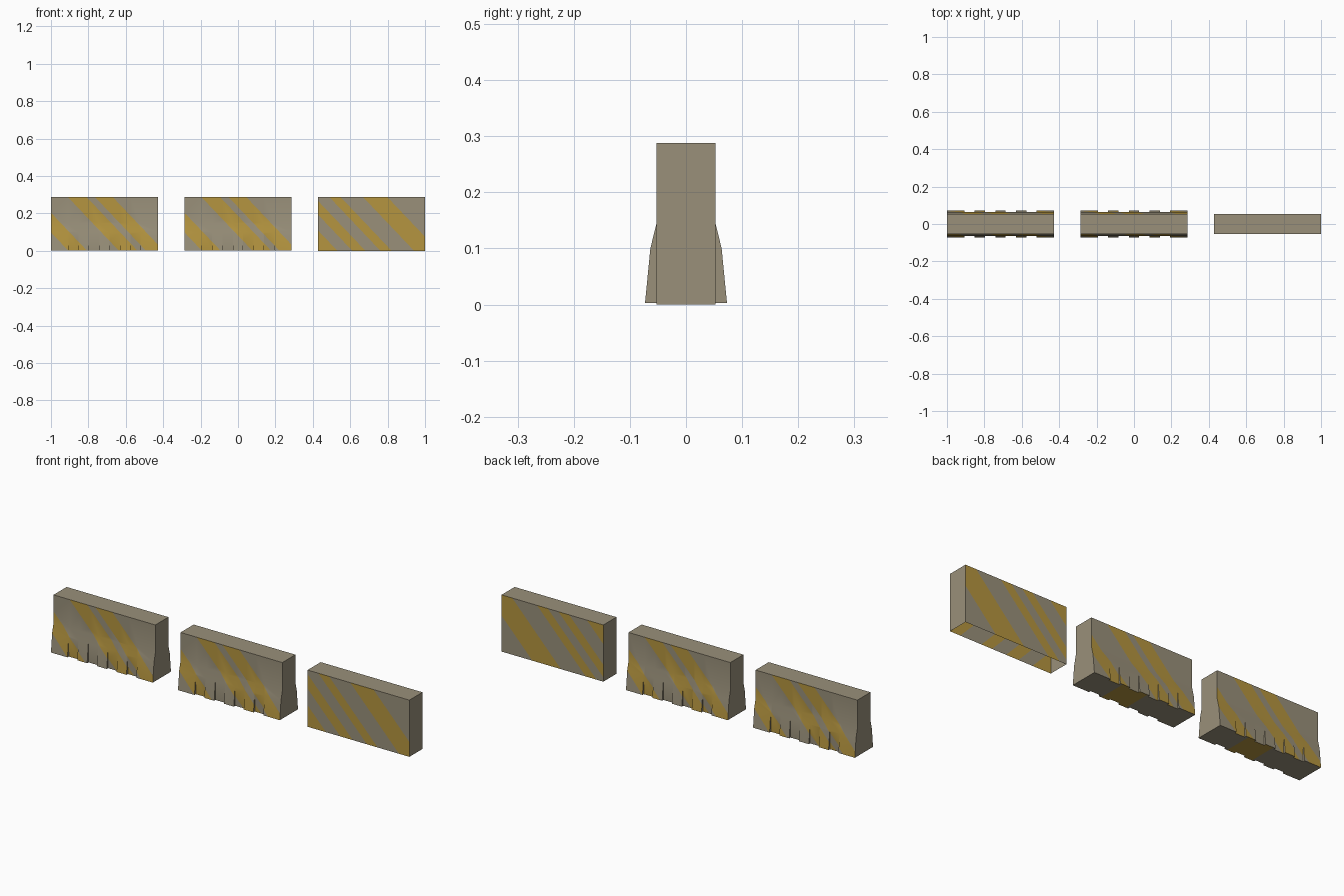
import bpy, bmesh, math
from mathutils import Vector

if "Cube" in bpy.data.objects:
    bpy.data.objects.remove(bpy.data.objects["Cube"])

W, H, D = 0.572, 0.288, 0.0525      # length, height, half depth of a barrier
SLOPE = 0.95                        # sideways run of a stripe per unit of drop


def material(name, rgb):
    m = bpy.data.materials.new(name)
    m.diffuse_color = (*rgb, 1)
    m.use_nodes = True
    m.node_tree.nodes["Principled BSDF"].inputs["Base Color"].default_value = m.diffuse_color
    return m


CONCRETE = material("concrete", (0.32, 0.28, 0.195))
YELLOW = material("stripe yellow", (0.46, 0.30, 0.05))

# Stripe bands: start and end along the top edge, measured from the viewer's left
SKIRT_BANDS = [(-0.18, -0.08), (0.09, 0.19), (0.235, 0.33)]
BOX_FRONT = [(-0.27, -0.17), (-0.09, -0.02), (0.06, 0.12), (0.24, 0.37)]
BOX_BACK = [(-0.10, 0.06), (0.20, 0.26), (0.32, 0.38), (0.48, 0.60)]
BOTTOM_BAND = (0.27, 0.41)


def paint(bm, side, bands):
    """Cut diagonal bands into the faces of one long side and colour them."""
    def faces():
        return [f for f in bm.faces if f.normal.y * side > 0.7]
    for s in [e for b in bands for e in b]:
        fs = faces()
        geom = fs + list({e for f in fs for e in f.edges}) + list({v for f in fs for v in f.verts})
        bmesh.ops.bisect_plane(bm, geom=geom, dist=1e-6,
                               plane_co=(-side * (s - W / 2), 0, H),
                               plane_no=(-side, 0, SLOPE))
        bm.normal_update()
    for f in faces():
        c = f.calc_center_median()
        s = -side * c.x + W / 2 - (H - c.z) * SLOPE
        f.material_index = int(any(a < s < b for a, b in bands))


def finish(bm, name, x):
    me = bpy.data.meshes.new(name)
    bm.to_mesh(me)
    bm.free()
    me.materials.append(CONCRETE)
    me.materials.append(YELLOW)
    ob = bpy.data.objects.new(name, me)
    bpy.context.collection.objects.link(ob)
    ob.location.x = x
    bpy.ops.object.select_all(action='DESELECT')
    ob.select_set(True)
    bpy.context.view_layer.objects.active = ob
    bpy.ops.object.shade_smooth_by_angle(angle=math.radians(30))


def flared_barrier(name, x):
    """Barrier with a flared foot whose lower part steps in and out."""
    bm = bmesh.new()

    def half(out):
        foot = 0.073 if out else 0.062
        return [(D, H), (D, 0.145), (0.0635, 0.10), (foot, 0.003)]

    def ring(px, out):
        h = half(out)
        return [bm.verts.new((px, y, z)) for y, z in h] + \
               [bm.verts.new((px, -y, z)) for y, z in reversed(h)]

    end, step = 0.0925, (W - 2 * 0.0925) / 7
    xs = [-W / 2] + [-W / 2 + end + i * step for i in range(8)] + [W / 2]
    last = None
    for i in range(9):
        a, b = ring(xs[i], i % 2 == 0), ring(xs[i + 1], i % 2 == 0)
        for j in range(8):
            k = (j + 1) % 8
            bm.faces.new((a[j], b[j], b[k], a[k]))
        if i == 0:
            bm.faces.new(a)
        if i == 8:
            bm.faces.new(b)
        if last:                                   # step walls at the foot
            bm.faces.new((a[2], a[3], last[3]))
            bm.faces.new((a[5], a[4], last[4]))
        last = b
    bmesh.ops.remove_doubles(bm, verts=bm.verts[:], dist=1e-5)
    bmesh.ops.recalc_face_normals(bm, faces=bm.faces[:])
    for side in (-1, 1):
        paint(bm, side, SKIRT_BANDS)
    # band across the underside
    for px in BOTTOM_BAND:
        fs = [f for f in bm.faces if f.normal.z < -0.7]
        geom = fs + list({e for f in fs for e in f.edges}) + list({v for f in fs for v in f.verts})
        bmesh.ops.bisect_plane(bm, geom=geom, dist=1e-6,
                               plane_co=(px - W / 2, 0, 0), plane_no=(1, 0, 0))
        bm.normal_update()
    for f in bm.faces:
        if f.normal.z < -0.7:
            u = f.calc_center_median().x + W / 2
            f.material_index = int(BOTTOM_BAND[0] < u < BOTTOM_BAND[1])
    finish(bm, name, x)


def plain_barrier(name, x):
    """Straight-sided barrier, open underneath."""
    bm = bmesh.new()
    bmesh.ops.create_cube(bm, size=1)
    for v in bm.verts:
        v.co = Vector((v.co.x * W, v.co.y * 2 * D, (v.co.z + 0.5) * H))
    bm.normal_update()
    bmesh.ops.delete(bm, geom=[f for f in bm.faces if f.normal.z < -0.5], context='FACES_ONLY')
    bm.normal_update()
    paint(bm, -1, BOX_FRONT)
    paint(bm, 1, BOX_BACK)
    finish(bm, name, x)


flared_barrier("left_barrier", -1 + W / 2)
flared_barrier("middle_barrier", 0)
plain_barrier("right_barrier", 1 - W / 2)
